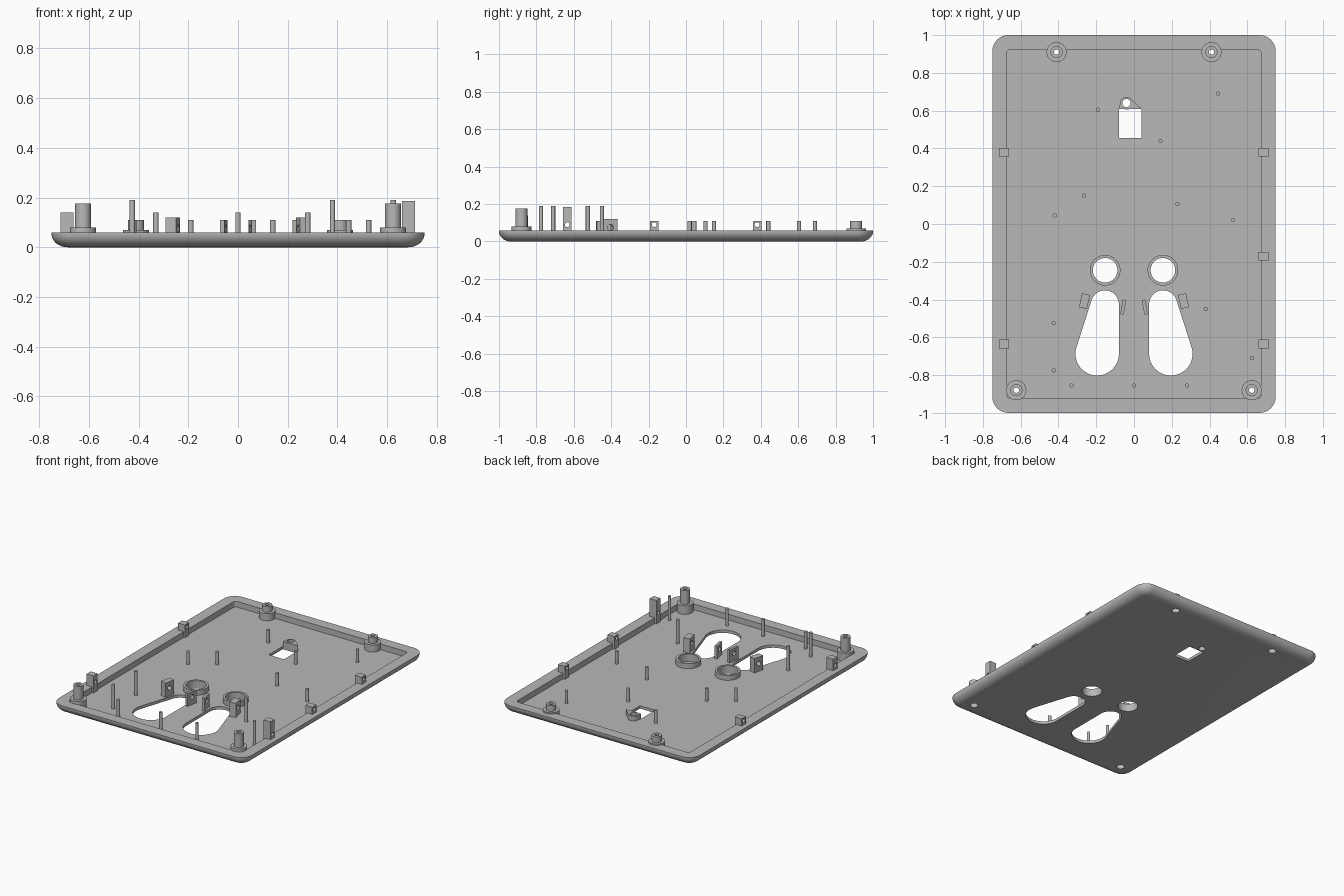
import bpy, bmesh, math
from math import cos, sin, pi, radians

if "Cube" in bpy.data.objects:
    bpy.data.objects.remove(bpy.data.objects["Cube"], do_unlink=True)

GREY = bpy.data.materials.new("grey plastic")
GREY.use_nodes = True
COLOUR = (0.48, 0.48, 0.48, 1)
GREY.diffuse_color = COLOUR
GREY.node_tree.nodes["Principled BSDF"].inputs["Base Color"].default_value = COLOUR

RIM_Z, FLOOR_Z, SEAT_Z = 0.06, 0.02, 0.012


def make(name, bm):
    bmesh.ops.recalc_face_normals(bm, faces=bm.faces[:])
    mesh = bpy.data.meshes.new(name)
    bm.to_mesh(mesh)
    bm.free()
    mesh.materials.append(GREY)
    ob = bpy.data.objects.new(name, mesh)
    bpy.context.collection.objects.link(ob)
    return ob


def circle(x, y, r, n=32):
    return [(x + r * cos(2 * pi * i / n), y + r * sin(2 * pi * i / n)) for i in range(n)]


def hull(name, points, z0, z1):
    """Upright solid around the convex outline of the points."""
    bm = bmesh.new()
    for z in (z0, z1):
        for x, y in points:
            bm.verts.new((x, y, z))
    out = bmesh.ops.convex_hull(bm, input=bm.verts[:])
    inside = [v for v in out["geom_interior"] if isinstance(v, bmesh.types.BMVert)]
    bmesh.ops.delete(bm, geom=inside, context="VERTS")
    bmesh.ops.dissolve_limit(bm, angle_limit=0.01, verts=bm.verts[:], edges=bm.edges[:])
    return make(name, bm)


def rod(name, x, y, r, z0, z1, n=32):
    return hull(name, circle(x, y, r, n), z0, z1)


def box(name, x, y, w, d, z0, z1, turn=0):
    pts = [(x + a * w / 2 * cos(turn) - b * d / 2 * sin(turn),
            y + a * w / 2 * sin(turn) + b * d / 2 * cos(turn))
           for a in (-1, 1) for b in (-1, 1)]
    return hull(name, pts, z0, z1)


def side_hole(x, y, z, r, turn=0):
    """Cutter lying along x, turned about z."""
    ob = rod("side_cutter", 0, 0, r, -0.06, 0.06, 20)
    ob.rotation_euler = (0, pi / 2, turn)
    ob.location = (x, y, z)
    return ob


def activate(ob):
    bpy.ops.object.select_all(action="DESELECT")
    ob.select_set(True)
    bpy.context.view_layer.objects.active = ob


def cut(ob, cutters):
    activate(ob)
    for c in cutters:
        mod = ob.modifiers.new("cut", "BOOLEAN")
        mod.operation, mod.solver, mod.object = "DIFFERENCE", "EXACT", c
        bpy.ops.object.modifier_apply(modifier=mod.name)


def rounded(bm, hx, hy, r, z, n=8):
    ring = []
    for k, (sx, sy) in enumerate(((1, 1), (-1, 1), (-1, -1), (1, -1))):
        for i in range(n + 1):
            a = pi / 2 * (k + i / n)
            ring.append(bm.verts.new((sx * (hx - r) + r * cos(a),
                                      sy * (hy - r) + r * sin(a), z)))
    return ring


# Shallow tray with a rolled lower edge and a recessed floor
bm = bmesh.new()
rings = []
for i in range(9):
    a = pi / 2 * i / 8
    inset = 0.065 * (1 - sin(a))
    rings.append(rounded(bm, 0.75 - inset, 1 - inset, 0.085 - inset, 0.055 * (1 - cos(a))))
rings.append(rounded(bm, 0.75, 1, 0.085, RIM_Z))
rings.append(rounded(bm, 0.672, 0.925, 0.02, RIM_Z))
rings.append(rounded(bm, 0.672, 0.925, 0.02, FLOOR_Z))
for lo, hi in zip(rings, rings[1:]):
    for i in range(len(lo)):
        j = (i + 1) % len(lo)
        bm.faces.new((lo[i], lo[j], hi[j], hi[i]))
bm.faces.new(rings[0][::-1])
bm.faces.new(rings[-1])
tray = make("tray", bm)

cutters = []

# Teardrop openings, round openings with collars, and guide blocks
for side, s in (("right", -1), ("left", 1)):
    drop = circle(s * 0.154, -0.425, 0.074, 48) + circle(s * 0.195, -0.687, 0.115, 48)
    cutters.append(hull("teardrop_cutter", drop, -0.1, 0.1))
    eye = rod("round_cutter", s * 0.153, -0.245, 0.065, -0.1, 0.1, 48)
    cutters.append(eye)
    cut(rod(side + "_collar", s * 0.153, -0.245, 0.081, SEAT_Z, 0.055, 48), [eye])
    for kind, x, y, w, d, top, tilt in (("outer", 0.262, -0.408, 0.043, 0.075, 0.12, 12),
                                        ("inner", 0.057, -0.44, 0.018, 0.078, 0.11, 10)):
        turn = s * radians(tilt)
        hole = side_hole(s * x, y, 0.075, 0.016, turn)
        cut(box(side + "_" + kind + "_guide", s * x, y, w, d, SEAT_Z, top, turn), [hole])
        bpy.data.objects.remove(hole)

# Hanging slot with its pierced tab
cutters.append(box("slot_cutter", -0.02, 0.532, 0.118, 0.155, -0.1, 0.1))
tab_hole = rod("tab_cutter", -0.04, 0.64, 0.022, -0.1, 0.1)
cutters.append(tab_hole)
cut(hull("hanging_tab", circle(-0.04, 0.64, 0.033) + [(-0.079, 0.61), (0.039, 0.61)],
         SEAT_Z, 0.055), [tab_hole])

# Stepped screw bosses, counterbored from underneath
for name, x, y, step, top in (("front", 0.623, -0.88, 0.08, 0.176),
                              ("back", 0.41, 0.91, 0.07, 0.11)):
    for side, s in (("right", -1), ("left", 1)):
        bores = [rod("bore_cutter", s * x, y, 0.014, -0.1, 0.3),
                 rod("counterbore_cutter", s * x, y, 0.026, -0.1, 0.045)]
        cutters += bores
        cut(rod(f"{name}_{side}_boss_base", s * x, y, 0.053, SEAT_Z, step), bores)
        cut(rod(f"{name}_{side}_boss_post", s * x, y, 0.032, 0.05, top), bores[:1])

cut(tray, cutters)
for c in cutters:
    bpy.data.objects.remove(c)

# Pierced clips along the side walls
for name, x, y, top in (("right_front", -0.688, -0.635, 0.14),
                        ("right_back", -0.688, 0.38, 0.11),
                        ("left_front", 0.685, -0.635, 0.185),
                        ("left_middle", 0.685, -0.17, 0.11),
                        ("left_back", 0.685, 0.38, 0.11)):
    hole = side_hole(x, y, 0.09, 0.013)
    cut(box(name + "_clip", x, y, 0.053, 0.046, SEAT_Z, top), [hole])
    bpy.data.objects.remove(hole)

# Thin support pins in three heights
pins = {0.11: ((-0.19, 0.605), (0.445, 0.69), (0.14, 0.44), (-0.265, 0.15),
               (0.23, 0.105), (-0.42, 0.045), (0.525, 0.02)),
        0.14: ((-0.33, -0.855), (0, -0.855), (0.28, -0.855)),
        0.19: ((-0.425, -0.525), (0.38, -0.45), (-0.425, -0.775), (0.625, -0.71))}
for top, places in pins.items():
    for x, y in places:
        rod("support_pin", x, y, 0.011, SEAT_Z, top, 16)

# Smooth round walls, keep edges crisp
for ob in list(bpy.context.collection.objects):
    if ob.type == "MESH" and GREY.name in ob.data.materials:
        activate(ob)
        bpy.ops.object.shade_smooth_by_angle(angle=radians(30))
